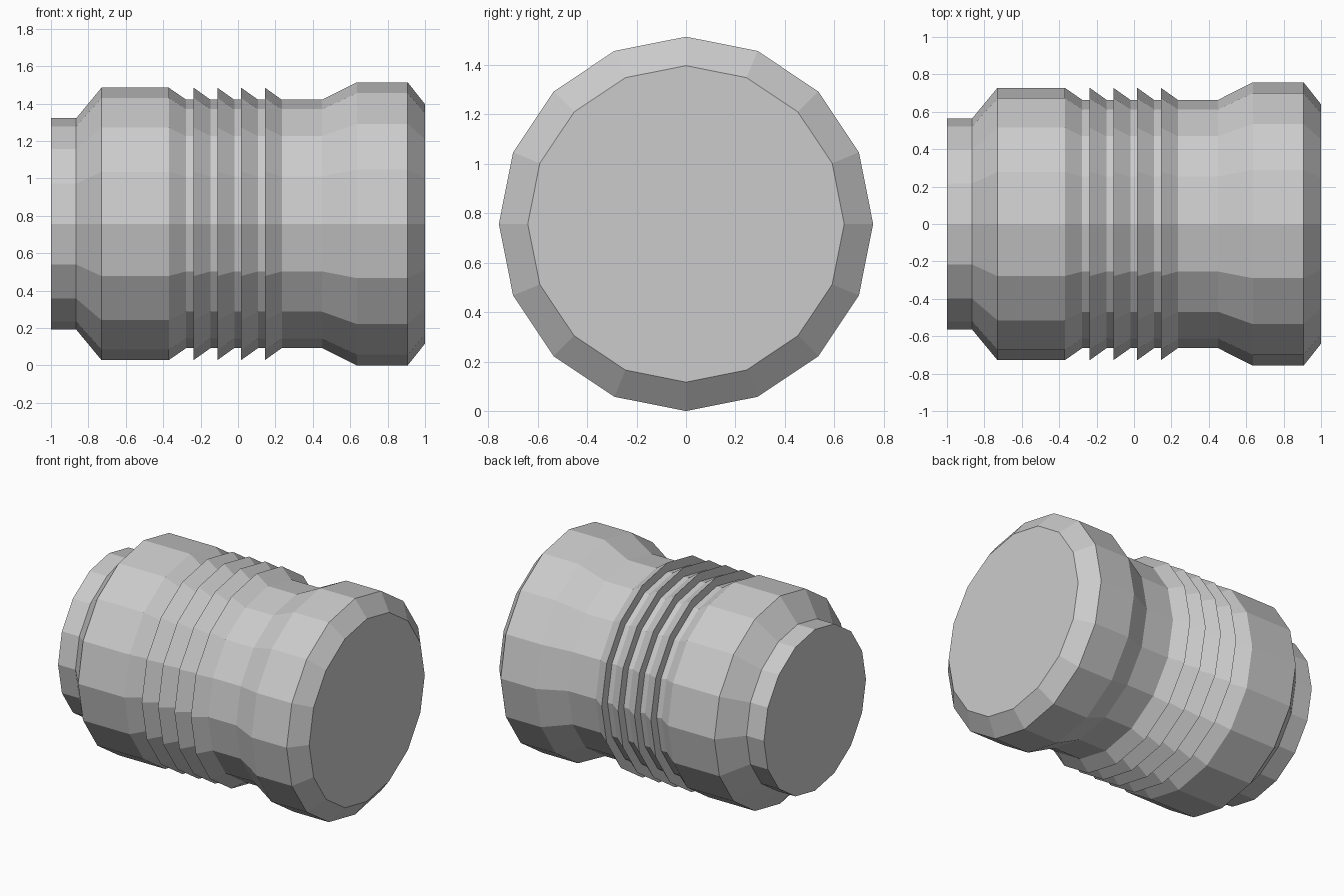
import bpy, bmesh, math

if "Cube" in bpy.data.objects:
    bpy.data.objects.remove(bpy.data.objects["Cube"])

SIDES = 16
AXIS_Z = 0.757

# Profile along x: (position, radius)
profile = [(-1.0, 0.565), (-0.865, 0.565), (-0.73, 0.728), (-0.37, 0.728), (-0.277, 0.664)]
# Four sawtooth grip ridges
for i in range(4):
    x = -0.237 + i * 0.127
    profile += [(x, 0.664), (x, 0.728), (x + 0.09, 0.664)]
# Waist, flared head and chamfered end
profile += [(0.45, 0.664), (0.635, 0.757), (0.907, 0.757), (1.0, 0.64)]

# Lathe the profile around the x axis
bm = bmesh.new()
rings = []
for x, r in profile:
    angles = [2 * math.pi * k / SIDES for k in range(SIDES)]
    rings.append([bm.verts.new((x, r * math.sin(a), AXIS_Z + r * math.cos(a))) for a in angles])
for a, b in zip(rings, rings[1:]):
    for k in range(SIDES):
        n = (k + 1) % SIDES
        bm.faces.new((a[k], a[n], b[n], b[k]))

# Flat end caps
bm.faces.new(rings[0])
bm.faces.new(rings[-1])
bmesh.ops.recalc_face_normals(bm, faces=bm.faces)

mesh = bpy.data.meshes.new("ridged_plug")
bm.to_mesh(mesh)
bm.free()
bpy.context.collection.objects.link(bpy.data.objects.new("ridged_plug", mesh))
